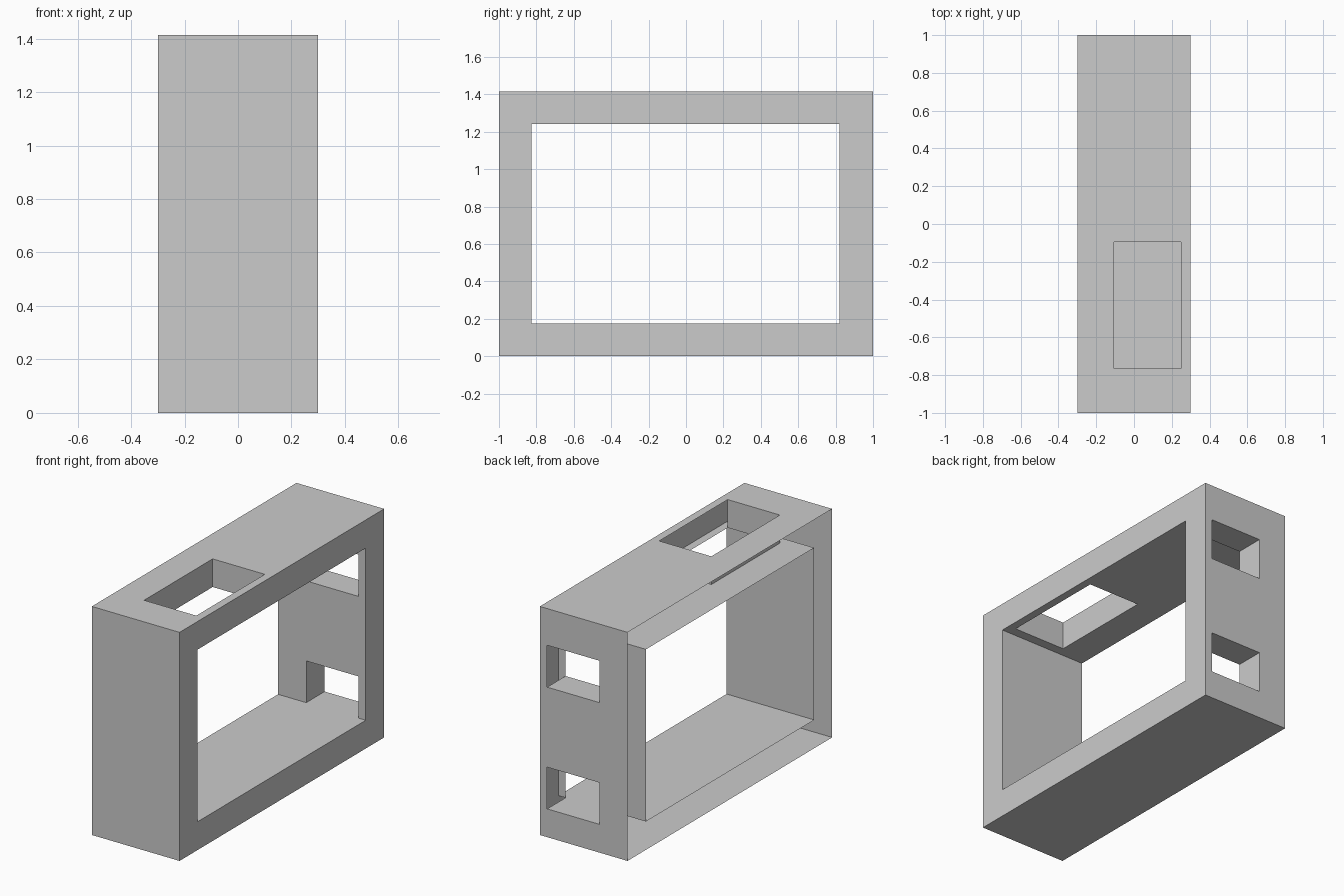
import bpy, bmesh
from mathutils import Vector

if "Cube" in bpy.data.objects:
    bpy.data.objects.remove(bpy.data.objects["Cube"])

X = 0.3                                   # half depth
OY, OZ = (-1.0, 1.0), (0.0, 1.414)        # outer shell
IY, IZ = (-0.825, 0.82), (0.175, 1.24)    # inner opening
HX = (-0.107, 0.25)                       # x range shared by all windows
TOP_Y = (-0.765, -0.095)                  # top window
BACK_Z = ((0.175, 0.433), (0.928, 1.187))  # two back windows


def panel(bm, axis, pos, sign, us, vs, holes=()):
    """Flat sheet on a plane, cut into grid cells, leaving out the hole cells."""
    for i in range(len(us) - 1):
        for j in range(len(vs) - 1):
            u0, u1, v0, v1 = us[i], us[i + 1], vs[j], vs[j + 1]
            if (i, j) in holes or u1 - u0 < 1e-5 or v1 - v0 < 1e-5:
                continue
            verts = []
            for u, v in ((u0, v0), (u1, v0), (u1, v1), (u0, v1)):
                p = [u, v]
                p.insert(axis, pos)
                verts.append(bm.verts.new(p))
            face = bm.faces.new(verts)
            face.normal_update()
            if face.normal[axis] * sign < 0:
                face.normal_flip()


def finish(bm, name):
    bmesh.ops.remove_doubles(bm, verts=bm.verts, dist=1e-5)
    mesh = bpy.data.meshes.new(name)
    bm.to_mesh(mesh)
    bm.free()
    bpy.context.collection.objects.link(bpy.data.objects.new(name, mesh))


def shell(name, ys, zs, sign):
    """Four walls round the x axis, with windows in the top and back walls."""
    bm = bmesh.new()
    xs = (-X, *HX, X)
    panel(bm, 2, zs[0], -sign, (-X, X), ys)
    panel(bm, 1, ys[0], -sign, (-X, X), zs)
    panel(bm, 2, zs[1], sign, xs, (ys[0], *TOP_Y, ys[1]), {(1, 1)})
    panel(bm, 1, ys[1], sign, xs, (zs[0], *BACK_Z[0], *BACK_Z[1], zs[1]),
          {(1, 1), (1, 3)})
    finish(bm, name)


# Outer and inner skins of the hollow frame (open on the -x side)
shell("outer_shell", OY, OZ, 1)
shell("inner_shell", IY, IZ, -1)

# Flat face ring on the +x side
bm = bmesh.new()
panel(bm, 0, X, 1, (OY[0], *IY, OY[1]), (OZ[0], *IZ, OZ[1]), {(1, 1)})
finish(bm, "face_ring")

# Top window lining, open towards the face ring
bm = bmesh.new()
depth = (IZ[1], OZ[1])
panel(bm, 0, HX[0], 1, TOP_Y, depth)
panel(bm, 1, TOP_Y[0], 1, HX, depth)
panel(bm, 1, TOP_Y[1], -1, HX, depth)
finish(bm, "top_window_lining")

# Back window linings
for label, zs in zip(("lower", "upper"), BACK_Z):
    bm = bmesh.new()
    depth = (IY[1], OY[1])
    panel(bm, 0, HX[0], 1, depth, zs)
    panel(bm, 2, zs[0], 1, HX, depth)
    panel(bm, 2, zs[1], -1, HX, depth)
    finish(bm, label + "_back_window_lining")
